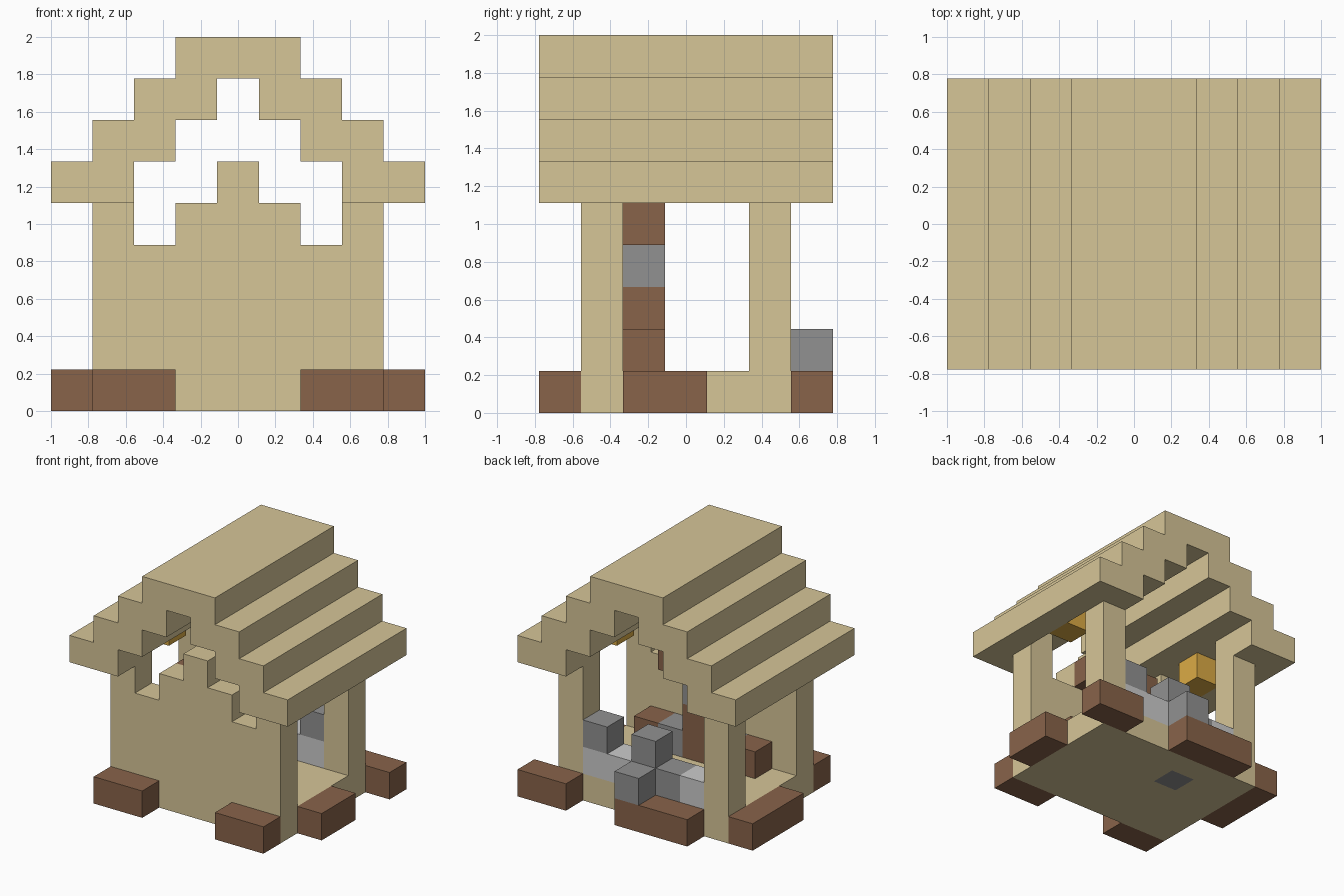
import bpy, bmesh

old = bpy.data.objects.get("Cube")
if old:
    bpy.data.objects.remove(old, do_unlink=True)

U = 2 / 9  # size of one block


def material(name, rgb):
    lin = [c / 12.92 if c < 0.04 else ((c + 0.055) / 1.055) ** 2.4 for c in rgb]
    m = bpy.data.materials.new(name)
    m.use_nodes = True
    m.diffuse_color = (*lin, 1)
    m.node_tree.nodes["Principled BSDF"].inputs["Base Color"].default_value = (*lin, 1)
    return m


tan = material("tan", (0.84, 0.775, 0.595))
brown = material("brown", (0.535, 0.39, 0.29))
grey = material("mid grey", (0.57, 0.57, 0.57))
pale = material("pale grey", (0.80, 0.80, 0.80))
gold = material("gold", (0.86, 0.67, 0.27))


def extrude(name, profile, y0, y1, mat):
    """Extrude an (x, z) outline, in block units, from y0 to y1."""
    bm = bmesh.new()
    face = bm.faces.new([bm.verts.new((x * U, y0 * U, z * U)) for x, z in profile])
    new = bmesh.ops.extrude_face_region(bm, geom=[face])["geom"]
    bmesh.ops.translate(bm, vec=(0, (y1 - y0) * U, 0),
                        verts=[v for v in new if isinstance(v, bmesh.types.BMVert)])
    bmesh.ops.recalc_face_normals(bm, faces=bm.faces)
    mesh = bpy.data.meshes.new(name)
    bm.to_mesh(mesh)
    bm.free()
    mesh.materials.append(mat)
    obj = bpy.data.objects.new(name, mesh)
    bpy.context.collection.objects.link(obj)
    return obj


def block(name, mat, xs, ys, zs):
    """Box covering inclusive ranges of block cells; a single number is one cell."""
    (a, b), (c, d), (e, f) = [(r, r) if isinstance(r, int) else r for r in (xs, ys, zs)]
    a, b, c, d, f = a - .5, b + .5, c - .5, d + .5, f + 1
    return extrude(name, [(a, e), (b, e), (b, f), (a, f)], c, d, mat)


def mirrored(half):
    return half + [(-x, z) for x, z in reversed(half)]


# Stepped roof: outer stair over the top, inner stair back underneath
outer = [(4.5, 5), (4.5, 6), (3.5, 6), (3.5, 7), (2.5, 7), (2.5, 8), (1.5, 8), (1.5, 9)]
inner = [(-3.5, 5), (-3.5, 6), (-1.5, 6), (-1.5, 7), (-.5, 7), (-.5, 8)]
extrude("roof", mirrored(outer) + mirrored(inner), -3.5, 3.5, tan)

# Floor with one grey block, built as strips around it
block("floor_front", tan, (-3, 3), (-1, 0), 0)
block("floor_back", tan, (-3, 3), 2, 0)
block("floor_left", tan, (0, 3), 1, 0)
block("floor_right", tan, (-3, -2), 1, 0)
block("floor_stone", grey, -1, 1, 0)

# Front wall with stepped top
extrude("front_wall", mirrored([(3.5, 0), (3.5, 5), (2.5, 5), (2.5, 4), (1.5, 4),
                                (1.5, 5), (.5, 5), (.5, 6)]), -2.5, -1.5, tan)

for side, s in (("left", 1), ("right", -1)):
    block(side + "_back_post", tan, 3 * s, 2, (1, 4))
    for end, e in (("front", -1), ("back", 1)):
        block(side + "_" + end + "_roof_beam", tan, 3 * s, tuple(sorted((2 * e, 3 * e))), 5)
    block(side + "_lamp", gold, 3 * s, 0, 5)
    block(side + "_front_planter", brown, tuple(sorted((2 * s, 3 * s))), -3, 0)
    block(side + "_wall_shelf", brown, s, -1, 4)
    block(side + "_bench", brown, 2 * s, -1, 1)
    block(side + "_hearth", grey, s, -1, 1)

# Planters around the sides and back
block("left_side_planter", brown, 4, (-1, 0), 0)
block("right_side_planter", brown, -4, (0, 2), 0)
block("back_corner_planter", brown, (3, 4), 3, 0)
block("back_step", brown, (-2, 0), 3, 0)

# Chimney column inside the front wall
block("column", brown, 0, -1, (1, 2))
block("column_top", grey, 0, -1, 3)

# Stone counter along the back
block("counter_left", pale, (0, 2), 2, 1)
block("counter_middle", grey, -1, 2, 1)
block("counter_right", pale, -2, 2, 1)
block("counter_end_stone", grey, 2, 2, 2)
block("counter_top_stone", grey, 0, 2, 2)
block("step_stone", grey, 0, 3, 1)
